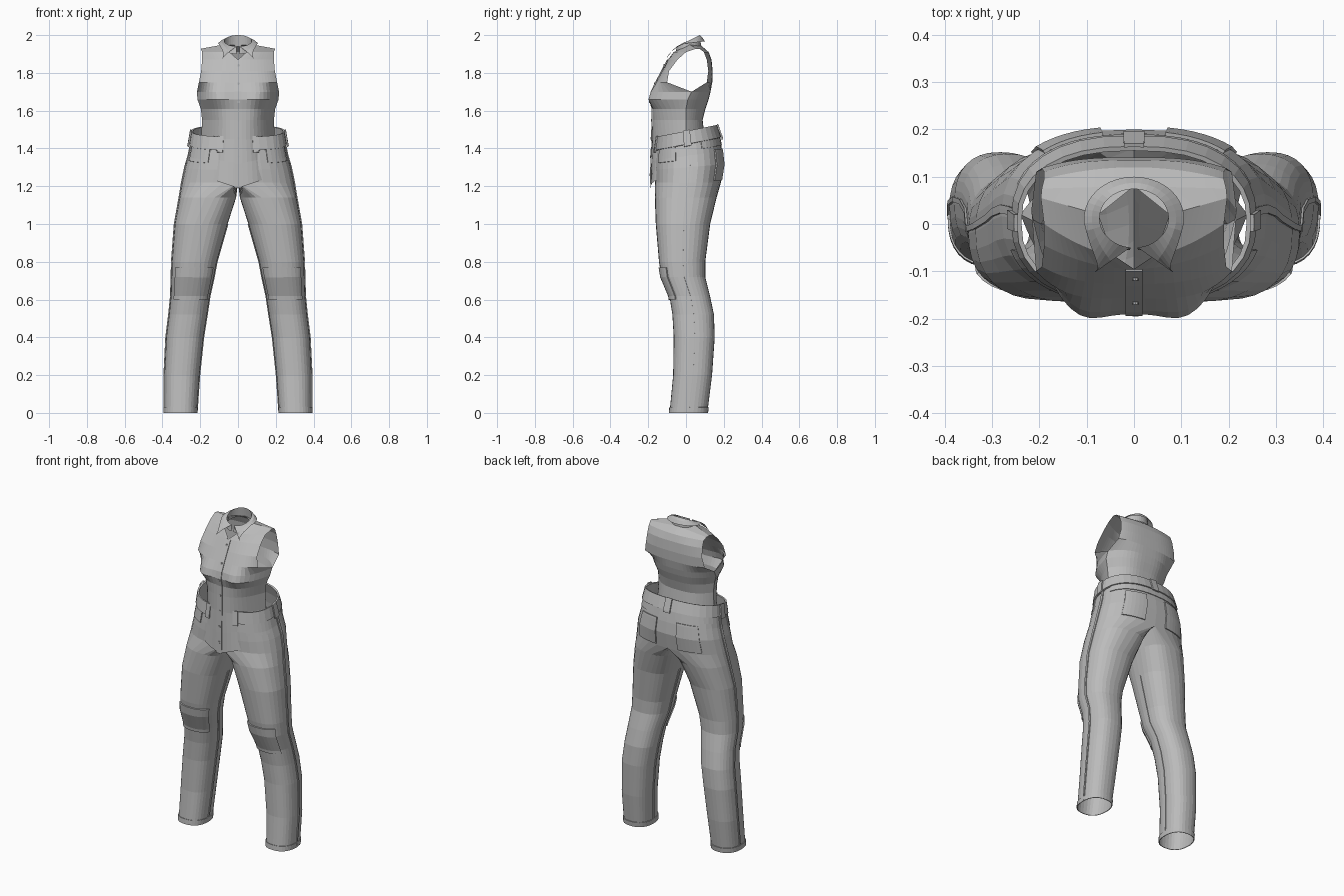
import bpy, bmesh, math
from mathutils import Vector

cube = bpy.data.objects.get("Cube")
if cube:
    bpy.data.objects.remove(cube)

grey = bpy.data.materials.new("cloth_grey")
grey.use_nodes = True
grey.diffuse_color = (0.5, 0.5, 0.5, 1)
grey.node_tree.nodes["Principled BSDF"].inputs["Base Color"].default_value = (0.5, 0.5, 0.5, 1)
grey.node_tree.nodes["Principled BSDF"].inputs["Roughness"].default_value = 0.8


def sheet(name, grids, solid=0.0, mirror=True):
    """Join one or more point grids into a cloth sheet, mirrored over x."""
    bm = bmesh.new()
    for rows in grids:
        vs = [[bm.verts.new(p) for p in row] for row in rows]
        for lo, hi in zip(vs, vs[1:]):
            for i in range(len(lo) - 1):
                bm.faces.new((lo[i], lo[i + 1], hi[i + 1], hi[i]))
    # Drop faces lying in the mirror plane, then weld
    inner = [f for f in bm.faces if all(abs(v.co.x) < 1e-4 for v in f.verts)]
    bmesh.ops.delete(bm, geom=inner, context='FACES')
    bmesh.ops.remove_doubles(bm, verts=bm.verts, dist=1e-4)
    mesh = bpy.data.meshes.new(name)
    bm.to_mesh(mesh)
    bm.free()
    mesh.materials.append(grey)
    ob = bpy.data.objects.new(name, mesh)
    bpy.context.collection.objects.link(ob)
    if mirror:
        m = ob.modifiers.new("mirror", 'MIRROR')
        m.merge_threshold = 0.0005
    if solid:
        s = ob.modifiers.new("thickness", 'SOLIDIFY')
        s.thickness, s.offset = solid, 1
    return ob


def lerp(a, b, t):
    return a + (b - a) * t


def steps(a, b, n):
    return [lerp(a, b, i / n) for i in range(n + 1)]


# Trouser sections: height, centre x, inner and outer half widths, front y, back y
LEG = [
    (0.00, .303, .085, .087, -.087, .113),
    (0.20, .297, .093, .093, -.068, .138),
    (0.40, .283, .100, .097, -.065, .152),
    (0.52, .267, .103, .098, -.072, .148),
    (0.62, .254, .105, .101, -.088, .127),
    (0.72, .240, .113, .112, -.130, .102),
    (0.80, .230, .118, .120, -.143, .102),
    (1.00, .190, .135, .145, -.160, .128),
    (1.14, .125, .115, .185, -.165, .162),
    (1.22, 0, 0, .297, -.165, .185),
    (1.30, 0, 0, .280, -.167, .200),
    (1.36, 0, 0, .262, -.165, .192),
    (1.42, 0, 0, .250, -.160, .178),
    (1.49, 0, 0, .238, -.150, .155),
]


def leg_point(z, deg, out=0.0):
    """Point on the trouser surface at a height and angle."""
    k = max(i for i in range(len(LEG) - 1) if LEG[i][0] <= z or i == 0)
    t = (z - LEG[k][0]) / (LEG[k + 1][0] - LEG[k][0])
    _, xc, rin, rout, yf, yb = [lerp(a, b, t) for a, b in zip(LEG[k], LEG[k + 1])]
    c, s = math.cos(math.radians(deg)), math.sin(math.radians(deg))
    cx = math.copysign(abs(c) ** 0.83, c) if abs(c) > 1e-6 else 0
    sy = math.copysign(abs(s) ** 0.83, s) if abs(s) > 1e-6 else 0
    x = xc + cx * (rout if cx > 0 else rin) + out * cx
    y = (yf + yb) / 2 + sy * (yb - yf) / 2 + out * sy
    return Vector((x, y, z + 0.2 * y * min(1, max(0, (z - 1.22) / 0.2))))


def patch(name, z0, z1, a0, a1, thick, out=0.0, na=6):
    """Cloth panel laid on the trouser surface."""
    zs = sorted({z0, z1, *[r[0] for r in LEG if z0 < r[0] < z1]})
    sheet(name, [[[leg_point(z, a, out) for a in steps(a0, a1, na)] for z in zs]], thick)


# Trousers and their sewn parts
angles = steps(-90, 270, 32)
sheet("trousers", [[[leg_point(r[0], a) for a in angles] for r in LEG]])
patch("waistband", 1.42, 1.49, -90, 90, .010, na=16)
patch("side_seam", 0.0, 1.42, 1, 5, .005, na=2)
patch("inner_seam", 0.0, 1.0, 178, 182, .004, na=2)
patch("knee_panel", 0.60, 0.77, -145, -40, .007, na=10)
patch("back_pocket", 1.23, 1.37, 47, 79, .007)
patch("back_yoke", 1.385, 1.42, 20, 90, .004, na=8)
patch("front_pocket", 1.34, 1.42, -58, -18, .005)
patch("hem", 0.0, 0.03, -90, 270, .004, na=32)
for name, a0, a1 in (("front_belt_loop", -76, -69), ("side_belt_loop", -4, 4),
                     ("rear_belt_loop", 87, 90)):
    patch(name, 1.41, 1.495, a0, a1, .008, .009, 2)

# Shirt rows: inner z, outer z, inner x, inner y, outer x, outer y, fullness
FRONT = [
    (1.19, 1.27, 0, -.186, .240, .02, 3),
    (1.32, 1.36, 0, -.184, .220, .01, 2.6),
    (1.45, 1.45, 0, -.180, .195, 0, 2.5),
    (1.55, 1.55, 0, -.178, .190, 0, 3),
    (1.61, 1.61, 0, -.178, .197, 0, 3.5),
    (1.66, 1.66, 0, -.190, .215, .01, 5),
    (1.70, 1.70, 0, -.182, .217, .03, 5),
    (1.75, 1.75, 0, -.158, .207, -.10, 4),
    (1.81, 1.81, 0, -.127, .195, -.09, 3),
    (1.87, 1.87, 0, -.095, .190, -.045, 2),
    (1.91, 1.91, .045, -.065, .190, 0, 1.5),
    (1.95, 1.928, .075, .02, .197, .055, 1),
]
BACK = [
    (1.25, 1.27, 0, .135, .240, .02, 3),
    (1.36, 1.36, 0, .120, .220, .01, 3),
    (1.45, 1.45, 0, .100, .195, 0, 3),
    (1.55, 1.55, 0, .088, .190, 0, 3),
    (1.61, 1.61, 0, .103, .197, 0, 3),
    (1.66, 1.66, 0, .120, .215, .01, 3),
    (1.70, 1.70, 0, .130, .217, .03, 3),
    (1.75, 1.75, 0, .139, .207, .11, 3),
    (1.81, 1.81, 0, .141, .195, .118, 3),
    (1.87, 1.87, 0, .135, .190, .11, 3),
    (1.91, 1.91, 0, .120, .190, .095, 2),
    (1.945, 1.925, 0, .080, .195, .075, 1),
    (1.95, 1.928, .075, .02, .197, .055, 1),
]


def shirt_row(row, bust):
    zi, zo, xi, yi, xo, yo, p = row
    pts = []
    for t in steps(0, 1, 14):
        t = math.sin(t * math.pi / 2)
        x, z = lerp(xi, xo, t), lerp(zi, zo, t)
        y = yo + (yi - yo) * (1 - t ** p)
        if bust:
            y -= .013 * math.exp(-((x - .1) / .05) ** 2 - ((z - 1.67) / .04) ** 2)
        pts.append((x, y, z))
    return pts


sheet("shirt", [[shirt_row(r, True) for r in FRONT],
                [shirt_row(r, False)[::-1] for r in BACK]])

# Button placket and buttons
strip = [r for r in FRONT if r[2] == 0]
sheet("placket", [[[(x, r[3] - .001, r[0]) for x in (0, .018)] for r in strip]], .004)


def front_y(z):
    for a, b in zip(strip, strip[1:]):
        if a[0] <= z <= b[0]:
            return lerp(a[3], b[3], (z - a[0]) / (b[0] - a[0]))


for i, z in enumerate(steps(1.26, 1.84, 6)):
    bpy.ops.mesh.primitive_cylinder_add(vertices=10, radius=.007, depth=.005,
                                        location=(.003, front_y(z) - .006, z),
                                        rotation=(math.pi / 2, 0, 0))
    bpy.context.object.name = "button_%d" % (i + 1)
    bpy.context.object.data.materials.append(grey)


# Collar: folded leaf with points, and the inner stand
def ring(deg, rx, ry, z, rise):
    c, s = math.cos(math.radians(deg)), math.sin(math.radians(deg))
    return Vector((max(0, rx * c), .012 + ry * s, z + rise * s))


tip = Vector((.085, -.104, 1.875))
turn = steps(-84, 90, 18)
top = [ring(a, .073, .062, 1.97, .03) for a in turn]
fall = [ring(a, .106, .088, 1.957, .01).lerp(tip, min(1, max(0, (-a - 15) / 60))) for a in turn]
stand = [ring(a, .078, .068, 1.92, .02) for a in turn]
sheet("collar_leaf", [[fall, [a.lerp(b, .5) + Vector((0, 0, .004)) for a, b in zip(fall, top)], top]])
sheet("collar_stand", [[top, stand]])
